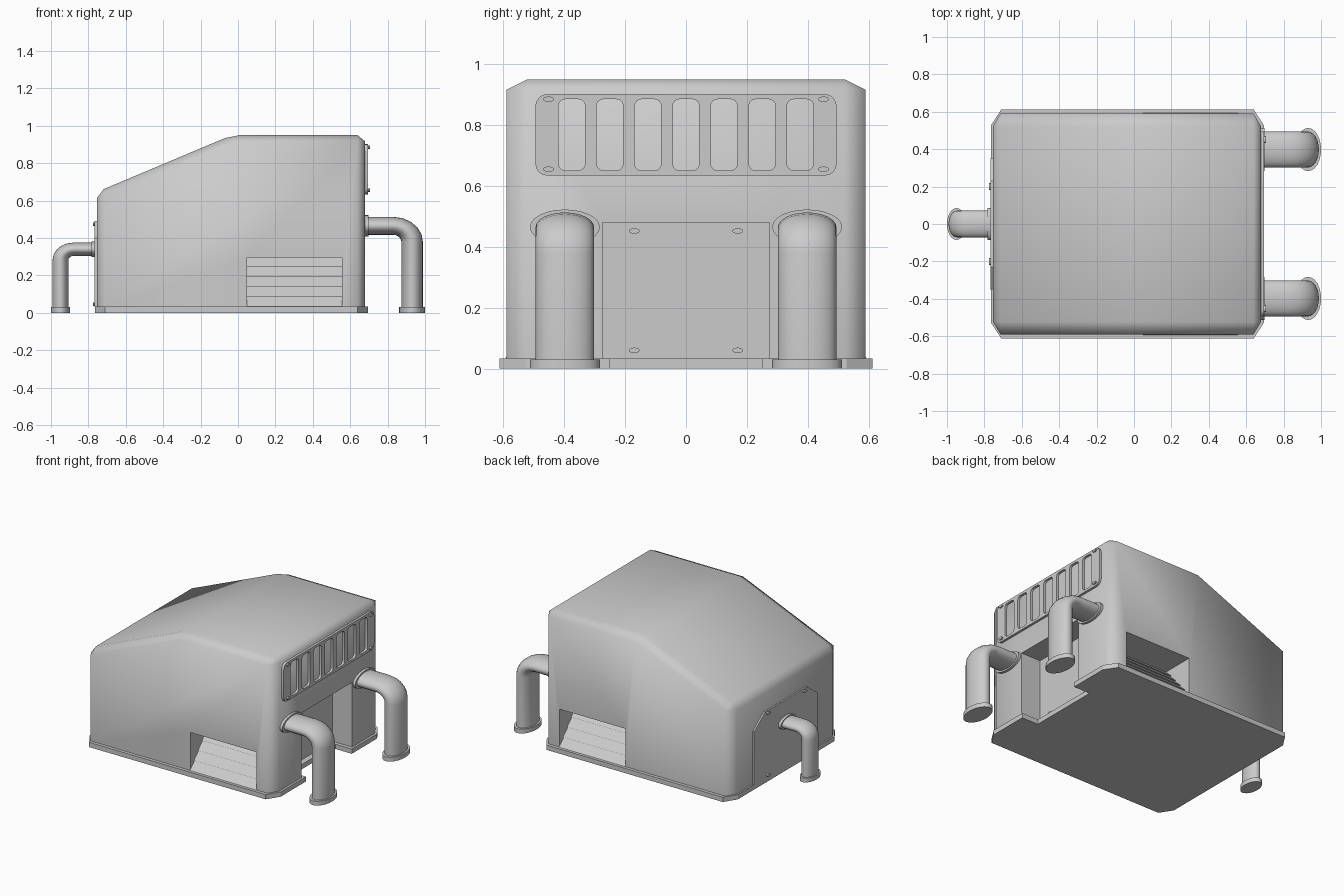
import bpy, bmesh
from math import sin, cos, pi

if "Cube" in bpy.data.objects:
    bpy.data.objects.remove(bpy.data.objects["Cube"])

SX, SY = 1.2, 2.0   # rounded parts are stretched along x and y


def finish(bm, name, angle=None):
    bmesh.ops.recalc_face_normals(bm, faces=bm.faces)
    me = bpy.data.meshes.new(name)
    bm.to_mesh(me)
    bm.free()
    ob = bpy.data.objects.new(name, me)
    bpy.context.collection.objects.link(ob)
    if angle:
        smooth(ob, angle)
    return ob


def activate(ob):
    bpy.ops.object.select_all(action='DESELECT')
    ob.select_set(True)
    bpy.context.view_layer.objects.active = ob


def smooth(ob, angle):
    activate(ob)
    bpy.ops.object.shade_smooth_by_angle(angle=angle)


def prism_bm(pts, axis, a, b):
    put = {'x': lambda p, t: (t, p[0], p[1]),
           'y': lambda p, t: (p[0], t, p[1]),
           'z': lambda p, t: (p[0], p[1], t)}[axis]
    bm = bmesh.new()
    lo = [bm.verts.new(put(p, a)) for p in pts]
    hi = [bm.verts.new(put(p, b)) for p in pts]
    bm.faces.new(lo)
    bm.faces.new(hi)
    n = len(pts)
    for i in range(n):
        j = (i + 1) % n
        bm.faces.new((lo[i], lo[j], hi[j], hi[i]))
    return bm


def prism(name, pts, axis, a, b, angle=None):
    return finish(prism_bm(pts, axis, a, b), name, angle)


def rect(x0, x1, y0, y1):
    return [(x0, y0), (x1, y0), (x1, y1), (x0, y1)]


def round_rect(cx, cy, w, h, r, n=4):
    pts = []
    for q, (sx, sy) in enumerate([(1, 1), (-1, 1), (-1, -1), (1, -1)]):
        for i in range(n + 1):
            t = (q + i / n) * pi / 2
            pts.append((cx + sx * (w / 2 - r) + r * cos(t), cy + sy * (h / 2 - r) + r * sin(t)))
    return pts


def oval(cx, cy, rx, ry, n=24):
    return [(cx + rx * cos(2 * pi * i / n), cy + ry * sin(2 * pi * i / n)) for i in range(n)]


def cut(ob, cutter):
    activate(ob)
    m = ob.modifiers.new("cut", 'BOOLEAN')
    m.operation, m.solver, m.object = 'DIFFERENCE', 'EXACT', cutter
    bpy.ops.object.modifier_apply(modifier=m.name)
    bpy.data.objects.remove(cutter)


def bolt(x0, x1, y, z):
    prism("bolt", oval(y, z, 0.018, 0.009, 12), 'x', x0, x1, 0.6)


def pipe(name, sign, x_wall, x_drop, y, z, r, bend):
    # horizontal run, elbow, vertical drop
    u0 = x_drop / SX - bend
    path = [(x_wall / SX, z, 0)]
    for i in range(6):
        t = i / 5 * pi / 2
        path.append((u0 + bend * sin(t), z - bend * (1 - cos(t)), t))
    path.append((x_drop / SX, 0.0, pi / 2))
    bm = bmesh.new()
    n, rings = 24, []
    for u, w, t in path:
        ring = []
        for k in range(n):
            a, b = r * cos(2 * pi * k / n), r * sin(2 * pi * k / n)
            ring.append(bm.verts.new((sign * SX * (u + a * sin(t)), y + SY * b, w + a * cos(t))))
        rings.append(ring)
    for p, q in zip(rings, rings[1:]):
        for k in range(n):
            j = (k + 1) % n
            bm.faces.new((p[k], p[j], q[j], q[k]))
    bm.faces.new(rings[0])
    bm.faces.new(rings[-1])
    finish(bm, name, 0.8)
    # wall and floor flanges
    f = r * 1.2
    prism(name + "_wall_flange", oval(y, z, f * SY, f), 'x',
          sign * (x_wall - 0.02), sign * (x_wall + 0.018), 0.6)
    prism(name + "_floor_flange", oval(sign * x_drop, y, f * SX, f * SY), 'z', 0, 0.03, 0.6)


# housing with sloped roof and chamfered edges
profile = [(-0.755, 0.02), (-0.755, 0.646), (-0.033, 0.95), (0.68, 0.95), (0.68, 0.02)]
bm = prism_bm([(x / SX, z) for x, z in profile], 'y', -0.59 / SY, 0.59 / SY)
edges = [e for e in bm.edges if max(v.co.z for v in e.verts) > 0.1]
bmesh.ops.bevel(bm, geom=edges, offset=0.034, offset_type='OFFSET', segments=1,
                profile=0.5, affect='EDGES', clamp_overlap=True)
for v in bm.verts:
    v.co.x *= SX
    v.co.y *= SY
body = finish(bm, "housing")
cut(body, prism("recess_cutter", rect(-0.275, 0.275, -0.1, 0.48), 'x', 0.53, 0.8))
for s in (-1, 1):
    cut(body, prism("vent_cutter", rect(0.048, 0.555, 0.035, 0.295), 'y', s * 0.34, s * 0.7))
smooth(body, 1.2)

# base plate with notch at the recess
X0, X1, Y = -0.765, 0.695, 0.612
plate = [(X0, -Y + 0.085), (X0 + 0.055, -Y), (X1 - 0.055, -Y), (X1, -Y + 0.085),
         (X1, -0.25), (0.57, -0.25), (0.57, 0.25), (X1, 0.25),
         (X1, Y - 0.085), (X1 - 0.055, Y), (X0 + 0.055, Y), (X0, Y - 0.085)]
prism("base_plate", plate, 'z', 0, 0.033)

# louvred side vents
for s in (-1, 1):
    pts = []
    for k in range(5):
        y, z = 0.594 - 0.044 * k, 0.034 + 0.0525 * k
        pts += [(s * y, z), (s * (y - 0.056), z + 0.0525)]
    pts += [(s * 0.33, 0.2965), (s * 0.33, 0.034)]
    prism("side_louvres", pts, 'x', 0.047, 0.556)

# slotted grille plate
grille = prism("grille_plate", round_rect(0, 0.768, 0.99, 0.268, 0.04), 'x', 0.675, 0.696)
for i in range(-3, 4):
    cut(grille, prism("slot_cutter", round_rect(i * 0.125, 0.768, 0.087, 0.234, 0.022),
                      'x', 0.66, 0.72))
smooth(grille, 0.6)

# left access panel
panel = [(-0.35, 0.03), (0.35, 0.03), (0.35, 0.4), (0.23, 0.49), (-0.23, 0.49), (-0.35, 0.4)]
prism("access_panel", panel, 'x', -0.766, -0.75)

# bolts on grille, recess and access panel
for s in (-1, 1):
    for z in (0.655, 0.885):
        bolt(0.69, 0.706, s * 0.452, z)
    for z in (0.06, 0.452):
        bolt(0.52, 0.54, s * 0.17, z)
    for z in (0.045, 0.473):
        bolt(-0.776, -0.76, s * 0.2, z)

# pipes
for s in (-1, 1):
    pipe("outlet_pipe", 1, 0.68, 0.931, s * 0.398, 0.465, 0.048, 0.085)
pipe("inlet_pipe", -1, 0.766, 0.949, 0, 0.34, 0.0355, 0.058)
